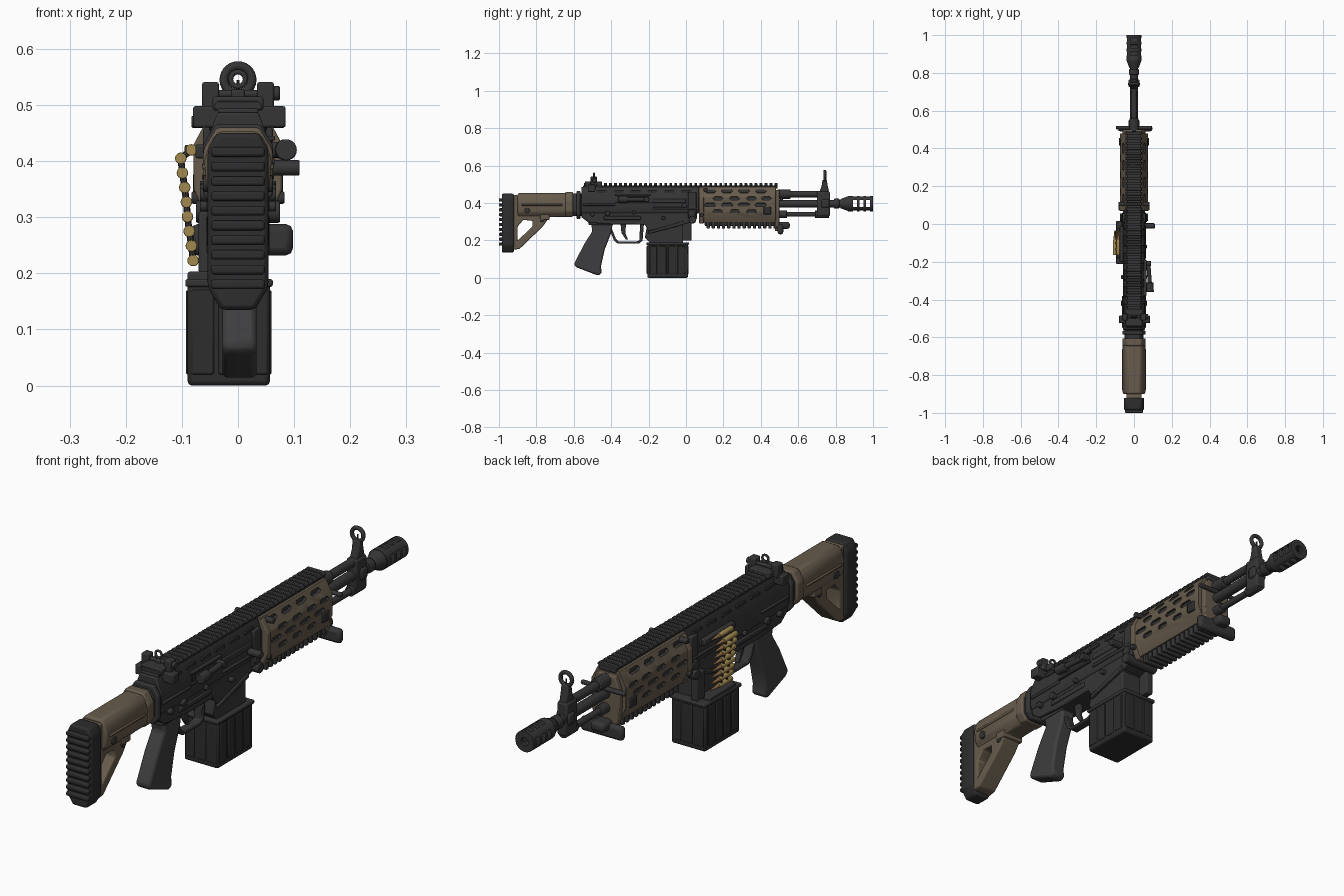
import bpy, bmesh, math
from mathutils import Vector


def material(name, c):
    m = bpy.data.materials.new(name)
    m.diffuse_color = (*c, 1)
    return m


DARK = material("gunmetal", (0.036, 0.036, 0.037))
POLY = material("grip grey", (0.048, 0.048, 0.050))
BLACK = material("rubber black", (0.026, 0.026, 0.027))
TAN = material("tan polymer", (0.135, 0.105, 0.072))
BRASS = material("brass", (0.36, 0.25, 0.08))
COPPER = material("copper", (0.28, 0.15, 0.06))


def finish(name, mats, bm, bevel=0.0):
    bmesh.ops.recalc_face_normals(bm, faces=bm.faces)
    me = bpy.data.meshes.new(name)
    bm.to_mesh(me)
    bm.free()
    for m in mats if isinstance(mats, (list, tuple)) else [mats]:
        me.materials.append(m)
    me.polygons.foreach_set("use_smooth", [True] * len(me.polygons))
    me.set_sharp_from_angle(angle=math.radians(35))
    ob = bpy.data.objects.new(name, me)
    bpy.context.collection.objects.link(ob)
    if bevel:
        b = ob.modifiers.new("edge", 'BEVEL')
        b.width, b.segments, b.limit_method = bevel, 2, 'ANGLE'
        b.angle_limit = math.radians(25)
    return ob


def add_prism(bm, axis, pts, a, b):
    """Extrude a 2D outline along axis x (y,z), y (x,z) or z (x,y)."""
    def place(p, t):
        return {'x': (t, *p), 'y': (p[0], t, p[1]), 'z': (*p, t)}[axis]
    lo, hi = [[bm.verts.new(place(p, t)) for p in pts] for t in (a, b)]
    n = len(pts)
    fs = [bm.faces.new(lo), bm.faces.new(hi)]
    fs += [bm.faces.new((lo[i], lo[(i + 1) % n], hi[(i + 1) % n], hi[i])) for i in range(n)]
    return fs


def add_box(bm, x0, x1, y0, y1, z0, z1):
    return add_prism(bm, 'z', [(x0, y0), (x1, y0), (x1, y1), (x0, y1)], z0, z1)


def add_cyl(bm, p, q, r, r2=None, n=20):
    p, q = Vector(p), Vector(q)
    d = q - p
    mat = d.to_track_quat('Z', 'Y').to_matrix().to_4x4()
    mat.translation = (p + q) / 2
    bmesh.ops.create_cone(bm, cap_ends=True, segments=n, radius1=r,
                          radius2=r if r2 is None else r2, depth=d.length, matrix=mat)


def prism(name, mat, axis, pts, a, b, bevel=0.004):
    bm = bmesh.new()
    add_prism(bm, axis, pts, a, b)
    return finish(name, mat, bm, bevel)


def boxes(name, mat, dims, bevel=0.004):
    bm = bmesh.new()
    for d in dims:
        add_box(bm, *d)
    return finish(name, mat, bm, bevel)


def cyls(name, mat, items, bevel=0.003):
    bm = bmesh.new()
    for c in items:
        add_cyl(bm, *c)
    return finish(name, mat, bm, bevel)


def mirror(pts):
    return pts + [(-x, z) for x, z in reversed(pts)]


def lozenge(y, z, l, h):
    return [(y - l, z), (y - l + h, z + h), (y + l - h, z + h),
            (y + l, z), (y + l - h, z - h), (y - l + h, z - h)]


def cut(ob, bm):
    for f in bm.faces:
        f.material_index = 1
    c = finish("cutter", [DARK, DARK], bm)
    m = ob.modifiers.new("cut", 'BOOLEAN')
    m.object, m.operation, m.solver = c, 'DIFFERENCE', 'EXACT'
    ob.modifiers.move(len(ob.modifiers) - 1, 0)
    c.hide_render = True
    c.hide_viewport = True


def ring(name, mat, loc, R, r):
    bpy.ops.mesh.primitive_torus_add(location=loc, rotation=(math.pi / 2, 0, 0), major_radius=R,
                                     minor_radius=r, major_segments=28, minor_segments=8)
    ob = bpy.context.object
    ob.name = name
    ob.data.materials.append(mat)
    bpy.ops.object.shade_smooth()


# butt pad with horizontal ribs
pad = mirror([(0.03, 0.135), (0.054, 0.175), (0.054, 0.42), (0.038, 0.45)])
prism("butt_pad", BLACK, 'y', pad, -0.985, -0.92, 0.008)
boxes("butt_pad_ribs", BLACK, [(-0.048, 0.048, -1.0, -0.975, z, z + 0.017)
                               for z in [0.172 + 0.0262 * i for i in range(10)]], 0.005)

# stock: upper shell, skeleton frame, collar
shell = mirror([(0.036, 0.325), (0.056, 0.35), (0.06, 0.40), (0.05, 0.435), (0.034, 0.453)])
prism("stock_shell", TAN, 'y', shell, -0.90, -0.62, 0.008)
frame = prism("stock_frame", [TAN, TAN], 'x',
              [(-0.925, 0.15), (-0.89, 0.155), (-0.765, 0.275), (-0.73, 0.325),
               (-0.64, 0.33), (-0.64, 0.40), (-0.925, 0.445)], -0.04, 0.04, 0.008)
bm = bmesh.new()
add_prism(bm, 'x', [(-0.90, 0.20), (-0.90, 0.275), (-0.87, 0.31), (-0.82, 0.305), (-0.82, 0.275)], -0.1, 0.1)
cut(frame, bm)
boxes("stock_side_ridges", TAN, [(-0.064, 0.064, -0.88, -0.66, 0.385, 0.395),
                                 (-0.046, 0.046, -0.78, -0.73, 0.31, 0.36)])
cyls("stock_sling_sockets", DARK, [((-0.062, -0.85, 0.36), (0.062, -0.85, 0.36), 0.015),
                                   ((-0.044, -0.77, 0.31), (0.044, -0.77, 0.31), 0.012)])
collar = mirror([(0.04, 0.325), (0.062, 0.355), (0.062, 0.42), (0.038, 0.46)])
prism("stock_collar", TAN, 'y', collar, -0.645, -0.605, 0.006)
prism("stock_adapter", DARK, 'y', mirror([(0.03, 0.33), (0.05, 0.355), (0.05, 0.42), (0.03, 0.45)]), -0.61, -0.55)
prism("receiver_end_plate", DARK, 'y', mirror([(0.04, 0.315), (0.062, 0.34), (0.062, 0.43), (0.04, 0.465)]), -0.585, -0.565)

# receiver
upper = mirror([(0.052, 0.345), (0.058, 0.36), (0.058, 0.43), (0.036, 0.487)])
prism("upper_receiver", DARK, 'y', upper, -0.56, 0.07)
prism("lower_receiver", DARK, 'x', [(-0.56, 0.37), (-0.56, 0.325), (-0.52, 0.295), (-0.38, 0.285),
      (-0.22, 0.285), (-0.2, 0.25), (-0.02, 0.285), (0.04, 0.30), (0.06, 0.32), (0.06, 0.37)], -0.05, 0.05)
prism("magazine_well", DARK, 'x', [(-0.21, 0.27), (-0.22, 0.215), (-0.19, 0.185), (-0.015, 0.185),
      (-0.015, 0.29)], -0.045, 0.045)
prism("magazine_well_flange", DARK, 'x', [(-0.2, 0.235), (-0.2, 0.25), (-0.01, 0.305), (-0.01, 0.285)], -0.056, 0.056, 0.003)
boxes("receiver_ridges", DARK, [(-0.064, 0.064, -0.55, -0.38, 0.385, 0.397),
                                (-0.064, 0.064, -0.18, 0.06, 0.365, 0.378),
                                (-0.056, 0.056, -0.44, -0.24, 0.31, 0.33),
                                (-0.062, 0.062, -0.18, 0.0, 0.40, 0.425),
                                (-0.062, 0.062, 0.01, 0.055, 0.32, 0.46)])
bm = bmesh.new()
for y in (-0.45, -0.36, -0.27, -0.18, -0.09, 0.0):
    add_prism(bm, 'x', lozenge(y, 0.462, 0.03, 0.007), -0.052, 0.052)
finish("receiver_side_slots", BLACK, bm)
boxes("ejection_port", BLACK, [(0.05, 0.061, -0.37, -0.2, 0.405, 0.437)], 0.002)
boxes("ejection_port_frame", DARK, [(0.05, 0.066, -0.38, -0.19, 0.395, 0.405),
                                    (0.05, 0.066, -0.38, -0.19, 0.437, 0.445)], 0.002)
pins = [(-0.50, 0.34, 0.012), (-0.42, 0.345, 0.014), (-0.28, 0.35, 0.01), (-0.12, 0.32, 0.01), (0.03, 0.345, 0.02)]
cyls("receiver_pins", DARK, [((-0.068, y, z), (0.068, y, z), r) for y, z, r in pins])
cyls("feed_cover_latch", DARK, [((-0.075, 0.035, 0.31), (0.075, 0.035, 0.31), 0.02),
                                ((0.04, -0.01, 0.388), (0.11, -0.01, 0.388), 0.014)])
cyls("charging_handle", DARK, [((0.05, -0.21, 0.42), (0.09, -0.21, 0.42), 0.014),
                               ((0.075, -0.2, 0.42), (0.085, -0.33, 0.42), 0.011),
                               ((0.084, -0.31, 0.42), (0.086, -0.36, 0.42), 0.019)])

# top rail with teeth
boxes("top_rail", DARK, [(-0.036, 0.036, -0.55, 0.49, 0.478, 0.494)])
prof = mirror([(0.036, 0.490), (0.044, 0.497), (0.036, 0.507)])
bm = bmesh.new()
for i in range(39):
    y = -0.545 + i * 0.0268
    add_prism(bm, 'y', prof, y, y + 0.015)
finish("top_rail_teeth", DARK, bm, 0.002)

# rear sight
boxes("rear_sight_base", DARK, [(-0.08, 0.085, -0.525, -0.485, 0.46, 0.498),
                                (-0.045, 0.045, -0.54, -0.45, 0.49, 0.515),
                                (-0.064, -0.034, -0.51, -0.475, 0.49, 0.541),
                                (0.034, 0.064, -0.51, -0.475, 0.49, 0.541),
                                (-0.012, 0.012, -0.5, -0.485, 0.50, 0.528)])
cyls("rear_sight_knob", DARK, [((0.05, -0.49, 0.521), (0.075, -0.49, 0.521), 0.013),
                               ((-0.05, -0.49, 0.52), (0.05, -0.49, 0.52), 0.007)])
ring("rear_sight_aperture", DARK, (0, -0.492, 0.546), 0.013, 0.0045)

# pistol grip, lofted by bevelled profile
prism("pistol_grip", POLY, 'x', [(-0.51, 0.30), (-0.39, 0.30), (-0.40, 0.24), (-0.435, 0.15), (-0.455, 0.06),
      (-0.45, 0.025), (-0.47, 0.012), (-0.59, 0.058), (-0.598, 0.075), (-0.545, 0.18), (-0.50, 0.25)],
      -0.028, 0.033, 0.018)
boxes("grip_cap", POLY, [(-0.035, 0.038, -0.52, -0.39, 0.282, 0.30)])

# trigger and guard
prism("trigger", DARK, 'x', [(-0.35, 0.29), (-0.32, 0.29), (-0.325, 0.24), (-0.31, 0.205),
      (-0.322, 0.205), (-0.345, 0.24)], -0.01, 0.01, 0.003)
prism("trigger_guard", DARK, 'x', [(-0.405, 0.25), (-0.385, 0.20), (-0.365, 0.183), (-0.25, 0.183), (-0.232, 0.2),
      (-0.225, 0.29), (-0.245, 0.29), (-0.25, 0.2), (-0.265, 0.195), (-0.36, 0.195),
      (-0.375, 0.21), (-0.395, 0.26)], -0.018, 0.018, 0.003)

# ammunition box with ribbed panels and lid
boxes("ammo_box", BLACK, [(-0.09, 0.057, -0.207, 0.011, 0.0, 0.185)], 0.008)
ribs = []
for y in (-0.195, -0.145, -0.095, -0.045):
    ribs.append((-0.093, 0.06, y, y + 0.04, 0.02, 0.17))
for x in (-0.083, -0.035, 0.013):
    ribs.append((x, x + 0.04, -0.21, 0.014, 0.02, 0.17))
boxes("ammo_box_panels", BLACK, ribs, 0.003)
boxes("ammo_box_lid", DARK, [(-0.094, 0.062, -0.212, 0.016, 0.176, 0.19)], 0.004)
boxes("feed_chute", DARK, [(-0.09, -0.045, -0.18, -0.02, 0.185, 0.203),
                           (-0.07, -0.04, -0.02, 0.03, 0.2, 0.31),
                           (-0.076, -0.05, -0.2, -0.01, 0.405, 0.43)])

# belt of cartridges with links
belt = [(-0.083, 0.42), (-0.102, 0.405), (-0.099, 0.379), (-0.095, 0.353), (-0.092, 0.327),
        (-0.090, 0.301), (-0.087, 0.275), (-0.083, 0.249), (-0.080, 0.223)]
cyls("cartridge_cases", BRASS, [((x, -0.165, z), (x, -0.085, z), 0.0105, 0.0095, 12) for x, z in belt], 0.0015)
cyls("bullet_tips", COPPER, [((x, -0.085, z), (x, -0.035, z), 0.0075, 0.002, 12) for x, z in belt], 0)
cyls("belt_links", DARK, [((x0, y, z0), (x1, y, z1), 0.006, None, 8)
     for (x0, z0), (x1, z1) in zip(belt, belt[1:]) for y in (-0.135, -0.1)], 0)

# handguard with slot pockets
sec = mirror([(0.05, 0.295), (0.075, 0.35), (0.075, 0.43), (0.046, 0.485)])
guard = prism("handguard", [TAN, DARK], 'y', sec, 0.07, 0.48, 0.005)
bm = bmesh.new()
for z, x, l, ys in ((0.464, 0.047, 0.03, (0.13, 0.22, 0.31, 0.40)), (0.425, 0.066, 0.027, (0.17, 0.26, 0.35, 0.43)),
                    (0.39, 0.066, 0.032, (0.13, 0.22, 0.31, 0.40)), (0.355, 0.066, 0.027, (0.17, 0.26, 0.35))):
    for y in ys:
        for s in (-1, 1):
            add_prism(bm, 'x', lozenge(y, z, l, 0.009), s * x, s * 0.1)
cut(guard, bm)
prism("handguard_rear_band", TAN, 'y', mirror([(0.052, 0.29), (0.079, 0.35), (0.079, 0.43), (0.052, 0.48)]), 0.07, 0.095)
prism("handguard_front_cap", TAN, 'y', mirror([(0.035, 0.25), (0.055, 0.30), (0.06, 0.35), (0.06, 0.42), (0.04, 0.47)]), 0.475, 0.50)
cyls("handguard_bolts", DARK, [((-0.083, y, z), (0.083, y, z), 0.011)
                               for y, z in ((0.105, 0.47), (0.085, 0.335))])
boxes("sling_plate", BLACK, [(-0.08, 0.08, 0.415, 0.455, 0.34, 0.38)])
boxes("bottom_rail", DARK, [(-0.036, 0.036, 0.1, 0.5, 0.278, 0.305)])
boxes("bottom_rail_teeth", DARK, [(-0.046, 0.046, 0.11 + i * 0.0275, 0.127 + i * 0.0275, 0.264, 0.302)
                                  for i in range(14)], 0.004)
boxes("hand_stop", DARK, [(-0.085, 0.098, 0.49, 0.52, 0.232, 0.288), (-0.03, 0.03, 0.48, 0.555, 0.262, 0.30)], 0.013)
cyls("handguard_front_pins", DARK, [((-0.095, 0.51, 0.42), (0.095, 0.51, 0.42), 0.009)])

# barrel, gas tubes and clamps
cyls("barrel", DARK, [((0, 0.4, 0.397), (0, 0.86, 0.397), 0.02), ((0, 0.79, 0.397), (0, 0.82, 0.397), 0.026)])
cyls("gas_tube", DARK, [((0, 0.4, 0.448), (0, 0.745, 0.448), 0.017), ((0, 0.49, 0.448), (0, 0.56, 0.448), 0.025)])
cyls("lower_rod", DARK, [((0, 0.4, 0.34), (0, 0.75, 0.34), 0.013), ((0, 0.69, 0.34), (0, 0.765, 0.34), 0.02),
                         ((0, 0.49, 0.34), (0, 0.54, 0.34), 0.02)])
boxes("gas_block", DARK, [(-0.022, 0.022, 0.70, 0.77, 0.33, 0.462), (-0.03, 0.03, 0.725, 0.765, 0.375, 0.42)], 0.008)

# front sight post and ring
prism("front_sight_post", DARK, 'x', [(0.705, 0.44), (0.77, 0.44), (0.758, 0.49), (0.752, 0.525),
                                      (0.73, 0.525), (0.725, 0.49)], -0.016, 0.016, 0.005)
ring("front_sight_ring", DARK, (0, 0.742, 0.545), 0.025, 0.008)
cyls("front_sight_pin", DARK, [((0, 0.742, 0.51), (0, 0.742, 0.545), 0.004, 0.003, 10)], 0)

# muzzle brake with see-through ports and bore
bm = bmesh.new()
add_cyl(bm, (0, 0.865, 0.397), (0, 1.0, 0.397), 0.041, None, 28)
brake = finish("muzzle_brake", [DARK, BLACK], bm, 0.002)
bm = bmesh.new()
for y in (0.893, 0.928, 0.963):
    add_box(bm, -0.1, 0.1, y, y + 0.021, 0.379, 0.415)
    add_box(bm, -0.018, 0.018, y, y + 0.021, 0.3, 0.378)
    add_box(bm, -0.018, 0.018, y, y + 0.021, 0.416, 0.5)
cut(brake, bm)
bm = bmesh.new()
add_cyl(bm, (0, 0.98, 0.397), (0, 1.1, 0.397), 0.016)
cut(brake, bm)
cyls("muzzle_flare", DARK, [((0, 0.825, 0.397), (0, 0.87, 0.397), 0.024, 0.041, 28)], 0.002)
